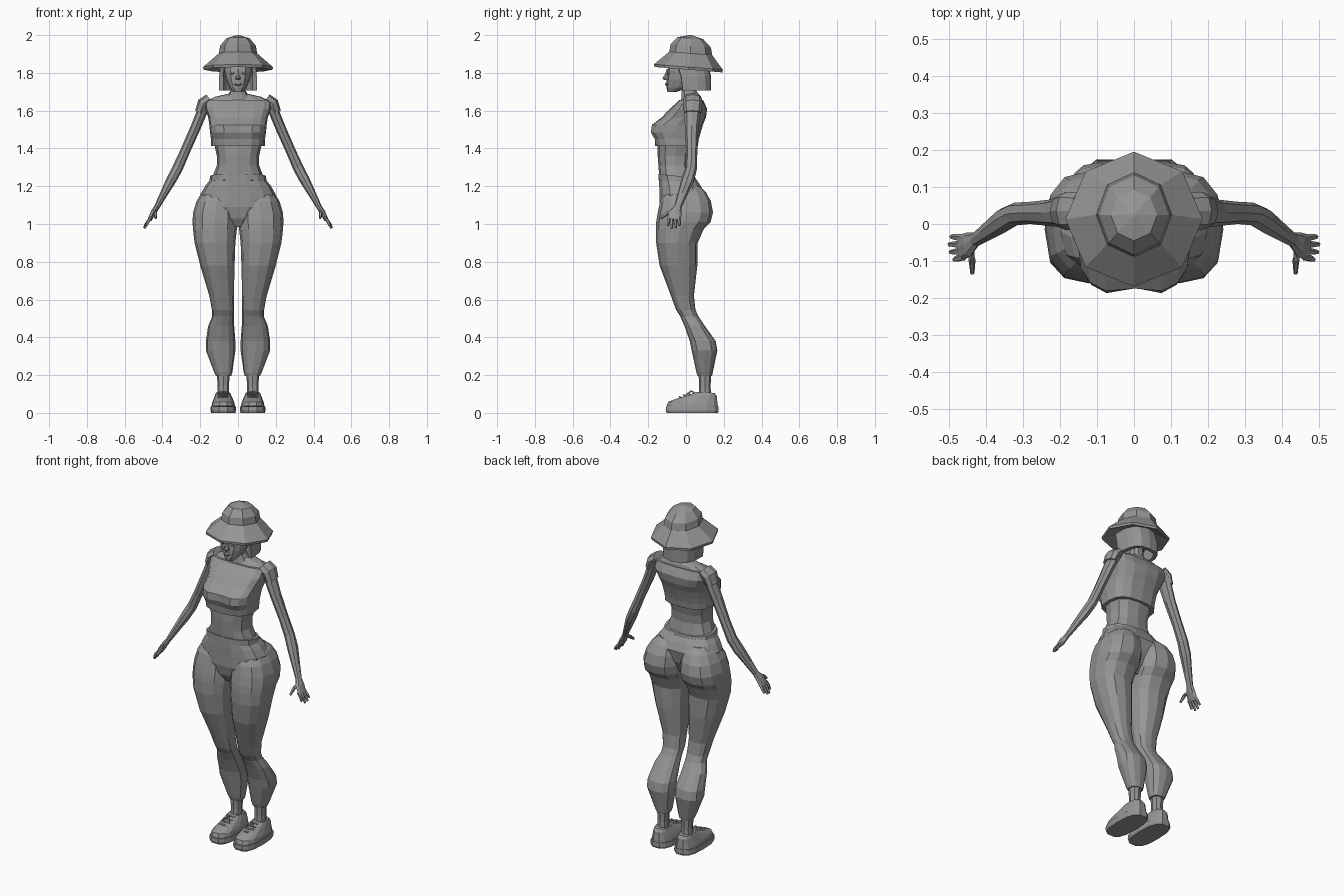
import bpy, bmesh, math
from mathutils import Vector

grey = bpy.data.materials.new("plain_grey")
grey.diffuse_color = (0.30, 0.30, 0.30, 1)


def finish(name, bm, mirror=False):
    bmesh.ops.recalc_face_normals(bm, faces=bm.faces)
    me = bpy.data.meshes.new(name)
    bm.to_mesh(me)
    bm.free()
    me.materials.append(grey)
    ob = bpy.data.objects.new(name, me)
    bpy.context.collection.objects.link(ob)
    if mirror:
        m = ob.modifiers.new("mirror", 'MIRROR')
        m.use_mirror_merge = False
    return ob


def skin(name, rings, mirror=False):
    """Join equal rings of points into a closed, flat-shaded skin."""
    bm = bmesh.new()
    vs = [[bm.verts.new(p) for p in r] for r in rings]
    n = len(vs[0])
    for a, b in zip(vs, vs[1:]):
        for i in range(n):
            j = (i + 1) % n
            bm.faces.new((a[i], a[j], b[j], b[i]))
    bm.faces.new(vs[0])
    bm.faces.new(vs[-1])
    return finish(name, bm, mirror)


def spow(v, p):
    return math.copysign(abs(v) ** p, v)


def loft(name, rows, n=10, p=0.85, mirror=False, tilt=0.0, notch=None, phase=0.0):
    """Rows are (z, x0, x1, y_front, y_back); tilt lowers the back."""
    rings = []
    for k, (z, x0, x1, yf, yb) in enumerate(rows):
        ring = []
        for i in range(n):
            a = 2 * math.pi * (i + phase) / n
            x = (x0 + x1) / 2 + (x1 - x0) / 2 * spow(math.cos(a), p)
            y = (yf + yb) / 2 + (yb - yf) / 2 * spow(math.sin(a), p)
            if notch and abs(x) < 0.01 and y < 0:
                y += notch.get(k, 0)
            ring.append((x, y, z - tilt * y))
        rings.append(ring)
    return skin(name, rings, mirror)


def tube(name, pts, n=6, mirror=True):
    """Points are (x, y, z, radius along y, radius across)."""
    rings = []
    for k, q in enumerate(pts):
        c = Vector(q[:3])
        t = Vector(pts[min(k + 1, len(pts) - 1)][:3]) - Vector(pts[max(k - 1, 0)][:3])
        t.normalize()
        ref = Vector((0, 1, 0)) if abs(t.y) < 0.9 else Vector((1, 0, 0))
        u = (ref - t * ref.dot(t)).normalized()
        v = t.cross(u)
        rings.append([c + u * q[3] * math.cos(2 * math.pi * i / n)
                      + v * q[4] * math.sin(2 * math.pi * i / n) for i in range(n)])
    return skin(name, rings, mirror)


def sym(z, h, yf, yb):
    return (z, -h, h, yf, yb)


# hat: octagonal dome and a drooping brim
loft("hat_crown", [sym(1.895, .103, -.09, .14), sym(1.945, .095, -.082, .132),
                   sym(1.985, .062, -.045, .092), sym(2.002, .006, .018, .03)], 8, 1, tilt=0.08)
loft("hat_brim", [sym(1.85, .085, -.075, .12), sym(1.818, .183, -.167, .193),
                  sym(1.832, .185, -.169, .195), sym(1.905, .102, -.089, .139)], 8, 1, tilt=0.08)

# head with chin, nose, lips and eyes
loft("head", [sym(1.698, .024, -.098, -.055), sym(1.722, .045, -.104, .02),
              sym(1.765, .064, -.103, .06), sym(1.81, .073, -.099, .085),
              sym(1.87, .074, -.085, .1)], 12, .85)
loft("nose", [sym(1.762, .013, -.118, -.08), sym(1.773, .015, -.124, -.08),
              sym(1.79, .009, -.113, -.08), sym(1.82, .007, -.102, -.08)], 6, 1, phase=.5)
loft("lips", [sym(1.731, .01, -.106, -.09), sym(1.739, .021, -.112, -.09),
              sym(1.748, .01, -.107, -.09)], 8, 1)
loft("eye", [(1.792, .022, .038, -.1, -.08), (1.798, .016, .046, -.103, -.08),
             (1.806, .024, .04, -.1, -.08)], 6, 1, mirror=True)

# bob hair: an open shell around the back and sides
bm = bmesh.new()
cols = []
for i in range(9):
    a = math.pi * i / 8
    x, y = spow(math.cos(a), .65), spow(math.sin(a), .65)
    cols.append([bm.verts.new((x * w, -.025 + y * d + s * (1 - y), z))
                 for z, w, d, s in ((1.708, .1, .158, .008), (1.78, .1, .158, 0), (1.875, .09, .135, -.03))])
for a, b in zip(cols, cols[1:]):
    for k in range(2):
        bm.faces.new((a[k], b[k], b[k + 1], a[k + 1]))
hair = finish("hair", bm)
s = hair.modifiers.new("thickness", 'SOLIDIFY')
s.thickness, s.offset = .022, -1

# neck, shoulders and bare waist
loft("neck", [sym(1.64, .075, -.03, .08), sym(1.685, .052, -.025, .068),
              sym(1.71, .038, -.024, .055), sym(1.78, .038, -.028, .06)], 10)
loft("shoulders", [sym(1.60, .16, -.07, .09), sym(1.652, .168, -.028, .085),
                   sym(1.674, .12, -.012, .08), sym(1.69, .05, -.005, .065)], 12, .8)
loft("waist", [sym(1.20, .145, -.14, .055), sym(1.25, .135, -.142, .04),
               sym(1.31, .112, -.146, .03), sym(1.36, .112, -.15, .035),
               sym(1.44, .13, -.15, .055)], 12, .8)

# cropped top, full at the chest with a slight dip in the middle
loft("cropped_top", [sym(1.412, .142, -.163, .062), sym(1.45, .143, -.172, .068),
                     sym(1.485, .148, -.194, .078), sym(1.525, .152, -.188, .09),
                     sym(1.565, .158, -.128, .106), sym(1.61, .175, -.085, .112),
                     sym(1.657, .178, -.034, .09)], 16, .72,
     notch={1: .008, 2: .022, 3: .014})
tube("sleeve", [(.15, .035, 1.662, .05, .03), (.182, .035, 1.638, .052, .034),
                (.2, .035, 1.59, .045, .029)], 8)

# arm, palm and fingers
tube("arm", [(.15, .035, 1.645, .045, .03), (.186, .035, 1.605, .044, .028),
             (.225, .03, 1.51, .036, .027), (.28, .03, 1.385, .03, .026),
             (.32, .027, 1.295, .031, .028), (.352, .01, 1.235, .034, .027),
             (.395, -.02, 1.155, .026, .02), (.432, -.045, 1.085, .019, .014)], 8)
tube("palm", [(.428, -.042, 1.092, .02, .014), (.447, -.056, 1.062, .034, .015),
              (.468, -.064, 1.022, .036, .011)], 8)
for k, (y, dx, dz) in enumerate(((-.096, .488, .99), (-.076, .498, .977),
                                 (-.055, .501, .98), (-.034, .496, .992))):
    yb = -.064 + (y + .065) * .85
    tube("finger_%d" % (k + 1), [(.46, yb, 1.035, .009, .009), (.478, (y + yb) / 2, 1.012, .0095, .009),
                                 (dx - .003, y, dz, .006, .006)], 5)
tube("thumb", [(.438, -.062, 1.075, .011, .011), (.437, -.098, 1.058, .011, .01),
               (.436, -.133, 1.03, .006, .006)], 5)

# trousers: waistband, pelvis and full-length legs
loft("waistband", [sym(1.218, .152, -.148, .066), sym(1.25, .148, -.148, .052)], 14, .8, tilt=.1)
loft("pelvis", [sym(.985, .04, -.1, .02), sym(1.03, .1, -.128, .055),
                sym(1.09, .19, -.142, .085), sym(1.16, .198, -.143, .1),
                sym(1.205, .172, -.144, .078), sym(1.235, .146, -.144, .058)], 14, .8)
loft("trouser_leg", [(.195, .036, .116, .062, .138), (.215, .03, .126, .055, .142),
                     (.33, .014, .17, .03, .166), (.38, .014, .17, .02, .157),
                     (.46, .02, .158, -.008, .1), (.51, .022, .137, -.03, .066),
                     (.545, .02, .138, -.052, .05), (.62, .022, .152, -.08, .042),
                     (.78, .018, .2, -.14, .06), (.9, .014, .23, -.158, .062),
                     (.97, .006, .238, -.16, .092), (1.01, .002, .241, -.158, .13),
                     (1.06, .002, .238, -.15, .143), (1.12, .006, .22, -.137, .132),
                     (1.17, .02, .19, -.11, .105), (1.2, .05, .15, -.06, .07)], 12, .82, mirror=True)

# ankles and laced shoes
loft("ankle", [(.06, .046, .112, .065, .135), (.14, .048, .108, .07, .13),
               (.21, .044, .112, .066, .134)], 8, mirror=True)
loft("shoe_sole", [(0, .014, .142, -.105, .172), (.012, .01, .146, -.11, .176),
                   (.034, .012, .144, -.109, .174)], 14, .7, mirror=True)
loft("shoe_upper", [(.032, .015, .141, -.106, .172), (.055, .019, .137, -.097, .17),
                    (.074, .026, .13, -.05, .167), (.097, .036, .122, .015, .164),
                    (.112, .042, .116, .05, .152)], 14, .75, mirror=True, tilt=.04)
for k in range(4):
    y, z = -.035 + k * .023, .083 + k * .009
    tube("lace_%d" % (k + 1), [(.05, y + .01, z - .004, .005, .005), (.078, y, z + .003, .005, .005),
                               (.107, y + .01, z - .004, .005, .005)], 4)
tube("lace_bow", [(.055, .0, .095, .003, .003), (.078, .025, .115, .006, .006),
                  (.1, .0, .095, .003, .003)], 4)
